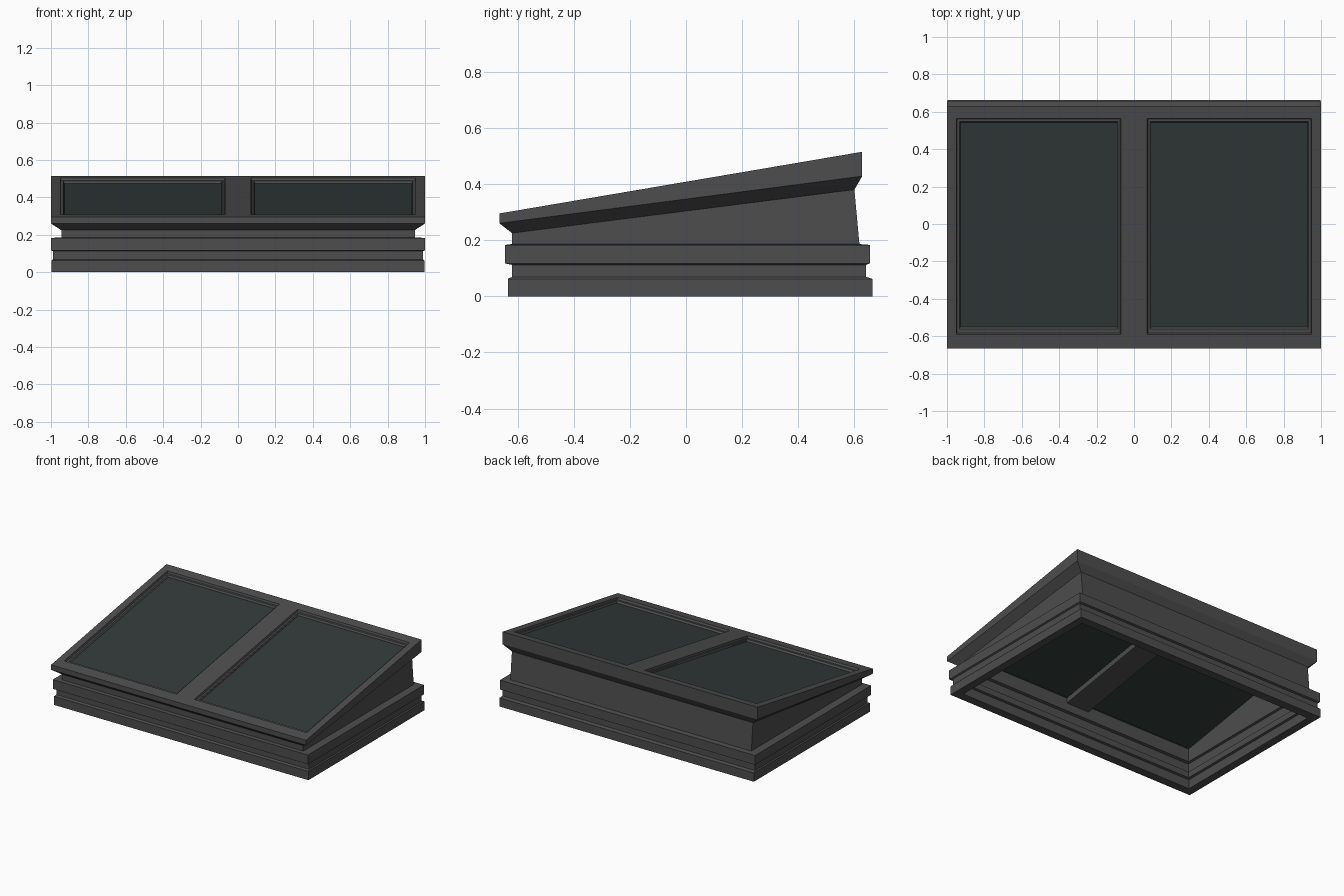
import bpy, bmesh

if "Cube" in bpy.data.objects:
    bpy.data.objects.remove(bpy.data.objects["Cube"])


def material(name, rgb):
    m = bpy.data.materials.new(name)
    m.diffuse_color = (*rgb, 1)
    m.use_nodes = True
    m.node_tree.nodes["Principled BSDF"].inputs["Base Color"].default_value = m.diffuse_color
    return m


DARK = material("dark_metal", (0.075, 0.075, 0.075))
GLASS = material("tinted_glass", (0.032, 0.042, 0.041))


def top(y, d=0.0):
    """Height of the sloped lid at y, lowered by d."""
    return 0.295 + (y + 0.665) * 0.17 - d


def finish(bm, name, mat):
    bmesh.ops.remove_doubles(bm, verts=bm.verts, dist=1e-5)
    bmesh.ops.recalc_face_normals(bm, faces=bm.faces)
    me = bpy.data.meshes.new(name)
    bm.to_mesh(me)
    bm.free()
    me.materials.append(mat)
    ob = bpy.data.objects.new(name, me)
    bpy.context.collection.objects.link(ob)
    return ob


def loft(bm, rings, closed=False):
    """Skin rectangles given as (x0, x1, y0, y1, z_front, z_back)."""
    loops = [[bm.verts.new(p) for p in ((a, c, e), (b, c, e), (b, d, f), (a, d, f))]
             for a, b, c, d, e, f in rings]
    pairs = list(zip(loops, loops[1:]))
    if closed:
        pairs.append((loops[-1], loops[0]))
    for lo, hi in pairs:
        for i in range(4):
            j = (i + 1) % 4
            bm.faces.new((lo[i], lo[j], hi[j], hi[i]))
    return loops


def ring(hx, y0, y1, z0, z1=None):
    return (-hx, hx, y0, y1, z0, z0 if z1 is None else z1)


def slope_ring(x0, x1, y0, y1, d):
    return (x0, x1, y0, y1, top(y0, d), top(y1, d))


def slope_box(name, x0, x1, y0, y1, d0, d1, mat):
    bm = bmesh.new()
    a, b = loft(bm, [slope_ring(x0, x1, y0, y1, d1), slope_ring(x0, x1, y0, y1, d0)])
    bm.faces.new(a)
    bm.faces.new(b)
    return finish(bm, name, mat)


# Hollow curb: inner wall, base flange, groove, band, sloped wall, flared lid edge
bm = bmesh.new()
loft(bm, [
    slope_ring(-0.925, 0.925, -0.56, 0.56, 0.03),
    ring(0.925, -0.56, 0.56, 0.187),
    ring(0.94, -0.58, 0.595, 0.183),
    ring(0.94, -0.58, 0.595, 0.115),
    ring(0.925, -0.56, 0.585, 0.112),
    ring(0.925, -0.56, 0.585, 0.069),
    ring(0.94, -0.575, 0.603, 0.065),
    ring(0.94, -0.575, 0.603, 0),
    ring(0.997, -0.635, 0.664, 0),
    ring(0.997, -0.635, 0.664, 0.062),
    ring(0.99, -0.62, 0.642, 0.069),
    ring(0.99, -0.62, 0.642, 0.112),
    ring(1.0, -0.645, 0.655, 0.117),
    ring(1.0, -0.645, 0.655, 0.183),
    ring(0.945, -0.62, 0.618, 0.186),
    ring(0.945, -0.62, 0.60, 0.225, 0.38),
    ring(1.0, -0.665, 0.628, 0.26, 0.428),
    slope_ring(-1.0, 1.0, -0.665, 0.628, 0),
])
finish(bm, "curb_walls", DARK)

# Lid plate with two stepped window openings
bm = bmesh.new()
xs = [-1, -0.95, -0.07, 0.07, 0.95, 1]
ys = [-0.665, -0.59, 0.565, 0.628]
grid = [[bm.verts.new((x, y, top(y))) for y in ys] for x in xs]
for i in range(5):
    for j in range(3):
        if j == 1 and i in (1, 3):
            continue
        bm.faces.new((grid[i][j], grid[i + 1][j], grid[i + 1][j + 1], grid[i][j + 1]))
for s in (-1, 1):
    def opening(inset, d):
        a, b = sorted((s * (0.07 + inset), s * (0.95 - inset)))
        return slope_ring(a, b, -0.59 + inset * 1.8, 0.565 - inset, d)
    loft(bm, [opening(0, 0), opening(0.004, 0.014), opening(0.016, 0.014),
              opening(0.022, 0.026), opening(0.022, 0.034)])
finish(bm, "lid_frame", DARK)

# Glass panes
for side, s in (("left", -1), ("right", 1)):
    a, b = sorted((s * 0.09, s * 0.932))
    slope_box("glass_" + side, a, b, -0.56, 0.56, 0.026, 0.033, GLASS)

# Centre bar under the lid
slope_box("centre_bar", -0.09, 0.09, -0.56, 0.56, 0.02, 0.07, DARK)
